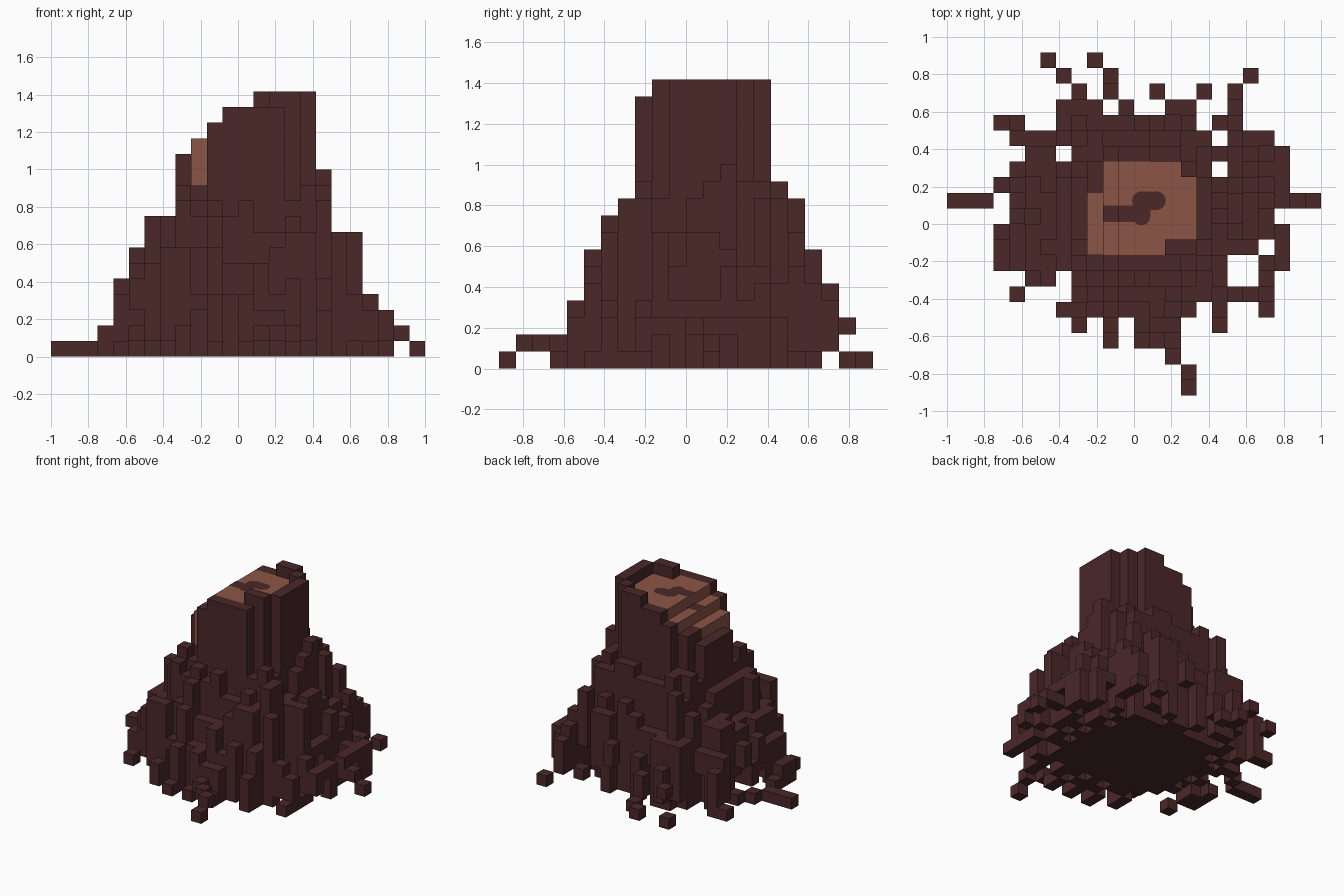
import bpy, bmesh, math, random
from mathutils import Vector

random.seed(11)
cube = bpy.data.objects.get("Cube")
if cube:
    bpy.data.objects.remove(cube, do_unlink=True)

CELL = 1 / 12
ROWS, COLS = 22, 24            # row 0 is the back, column 0 is at -x
FLOOR, CRUST = 16, 11          # lava surface and lowest lava layer, in cells

# Outline of the cone: first and last column of each row, starting at FIRST_ROW
FIRST_ROW = 3
OUTLINE = [(7, 9), (7, 15), (4, 16), (5, 21), (4, 21), (3, 21), (4, 21), (4, 20),
           (3, 21), (3, 21), (3, 17), (8, 17), (8, 20), (7, 15), (12, 14), (12, 14)]
GAPS = {(7, 6), (17, 7), (20, 12)}

# Loose cubes around the foot: row and its columns
LOOSE = {0: (6, 9), 1: (7, 10, 19), 2: (8, 10, 13, 16, 18), 3: (11, 14, 15, 18),
         4: (3, 4, 17, 18), 5: (18, 19, 20), 9: (0, 1, 2, 22, 23), 13: (20, 21),
         14: (5, 6, 20), 15: (4,), 16: (17, 20), 17: (8, 10, 17), 18: (10,),
         19: (14,), 20: (15,), 21: (15,)}

# Height limits of each column (left to right) and row (back to front)
COL_CAP = [1, 1, 1, 2, 6, 7, 9, 9, 13, 14, 15, 16, 16] + [17] * 4 + [12, 9, 9, 5, 4, 2, 1]
ROW_CAP = [1, 3, 5, 7, 10, 11] + [17] * 7 + [16, 10, 9, 7, 5, 3, 2, 2, 1]

# Cells where the crater is rounded off
CRATER_CORNERS = {(9, 7), (9, 8), (15, 7), (14, 12), (15, 12)}


def material(name, colour):
    mat = bpy.data.materials.new(name)
    mat.use_nodes = True
    mat.diffuse_color = (*colour, 1)
    mat.node_tree.nodes["Principled BSDF"].inputs["Base Color"].default_value = (*colour, 1)
    return mat


ROCK = material("dark brown rock", (0.069, 0.021, 0.022))
LAVA = material("dull orange lava", (0.262, 0.09, 0.062))


def make_object(name, bm, mat):
    mesh = bpy.data.meshes.new(name)
    bm.to_mesh(mesh)
    bm.free()
    mesh.materials.append(mat)
    bpy.context.collection.objects.link(bpy.data.objects.new(name, mesh))


def is_crater(c, r):
    return 9 <= c <= 15 and 7 <= r <= 12 and (c, r) not in CRATER_CORNERS


def column_span(c, r):
    """Bottom and top of the column at one cell."""
    cap = min(COL_CAP[c], ROW_CAP[r])
    if is_crater(c, r):
        return 0, min(cap, FLOOR)
    dist = math.hypot(max(8 - c, c - 16, 0), max(6 - r, r - 13, 0))
    if dist == 0:
        # The tower is an octagon, lower where its corners are cut
        cut = abs(c - 12) + abs(r - 9.5) > 6
        return 0, min(cap, CRUST - random.choice((0, 1))) if cut else cap
    if c == COLS - 2 or r in (ROWS - 3, ROWS - 2):
        return 1, 2
    top = round(13 - 2.3 * dist + random.choice((-2.5, -1.5, -0.5, 0, 1.5)))
    top = max(1, min(cap, top))
    base = 0
    if dist >= 2 and random.random() < 0.5:
        base = min(top - 1, random.choice((1, 1, 2, 3)))
    return base, top


# Fill the cells
plan = {(c, r) for r, (first, last) in enumerate(OUTLINE, FIRST_ROW)
        for c in range(first, last + 1)} - GAPS
plan |= {(c, r) for r, columns in LOOSE.items() for c in columns}
rock, lava = set(), set()
for c, r in sorted(plan):
    for k in range(*column_span(c, r)):
        target = lava if is_crater(c, r) and k >= CRUST else rock
        target.add((c, ROWS - 1 - r, k))
solid = rock | lava


def voxel_shell(name, cells, mat):
    """One square for every cell side that is exposed."""
    bm = bmesh.new()
    origin = Vector((0.5 - COLS / 2, 0.5 - ROWS / 2, 0.5))
    for cell in sorted(cells):
        for axis in range(3):
            for sign in (-1, 1):
                n = Vector((0, 0, 0))
                n[axis] = sign
                if tuple(int(a + b) for a, b in zip(cell, n)) in solid:
                    continue
                u = Vector((0, 0, 0))
                u[(axis + 1) % 3] = 0.5
                v = n.cross(u)
                mid = Vector(cell) + origin + n / 2
                corners = (mid - u - v, mid + u - v, mid + u + v, mid - u + v)
                bm.faces.new([bm.verts.new(p * CELL) for p in corners])
    bmesh.ops.remove_doubles(bm, verts=bm.verts, dist=0.001)
    make_object(name, bm, mat)


voxel_shell("rock_cone", rock, ROCK)
voxel_shell("lava_pool", lava, LAVA)


# Curled strip of dark crust on the lava, running down its first step
def strip(bm, start, end, radius, level=FLOOR, start_steps=8, end_steps=8):
    a, b = Vector(start), Vector(end)
    angle = math.atan2(b.y - a.y, b.x - a.x)
    points = []
    for centre, turn, steps in ((b, -math.pi / 2, end_steps), (a, math.pi / 2, start_steps)):
        for i in range(steps + 1):
            t = angle + turn + math.pi * i / steps
            points.append(centre + radius * Vector((math.cos(t), math.sin(t))))
    z = level * CELL + 0.004
    bm.faces.new([bm.verts.new((p.x, p.y, z)) for p in points])


swirl = bmesh.new()
strip(swirl, (-0.165, 0.055), (-CELL, 0.055), 0.045, FLOOR - 1, start_steps=1, end_steps=1)
strip(swirl, (-CELL, 0.055), (0.04, 0.055), 0.045, start_steps=1)
strip(swirl, (0.04, 0.04), (0.04, 0.12), 0.047)
strip(swirl, (0.04, 0.125), (0.12, 0.125), 0.05)
make_object("crust_swirl", swirl, ROCK)
